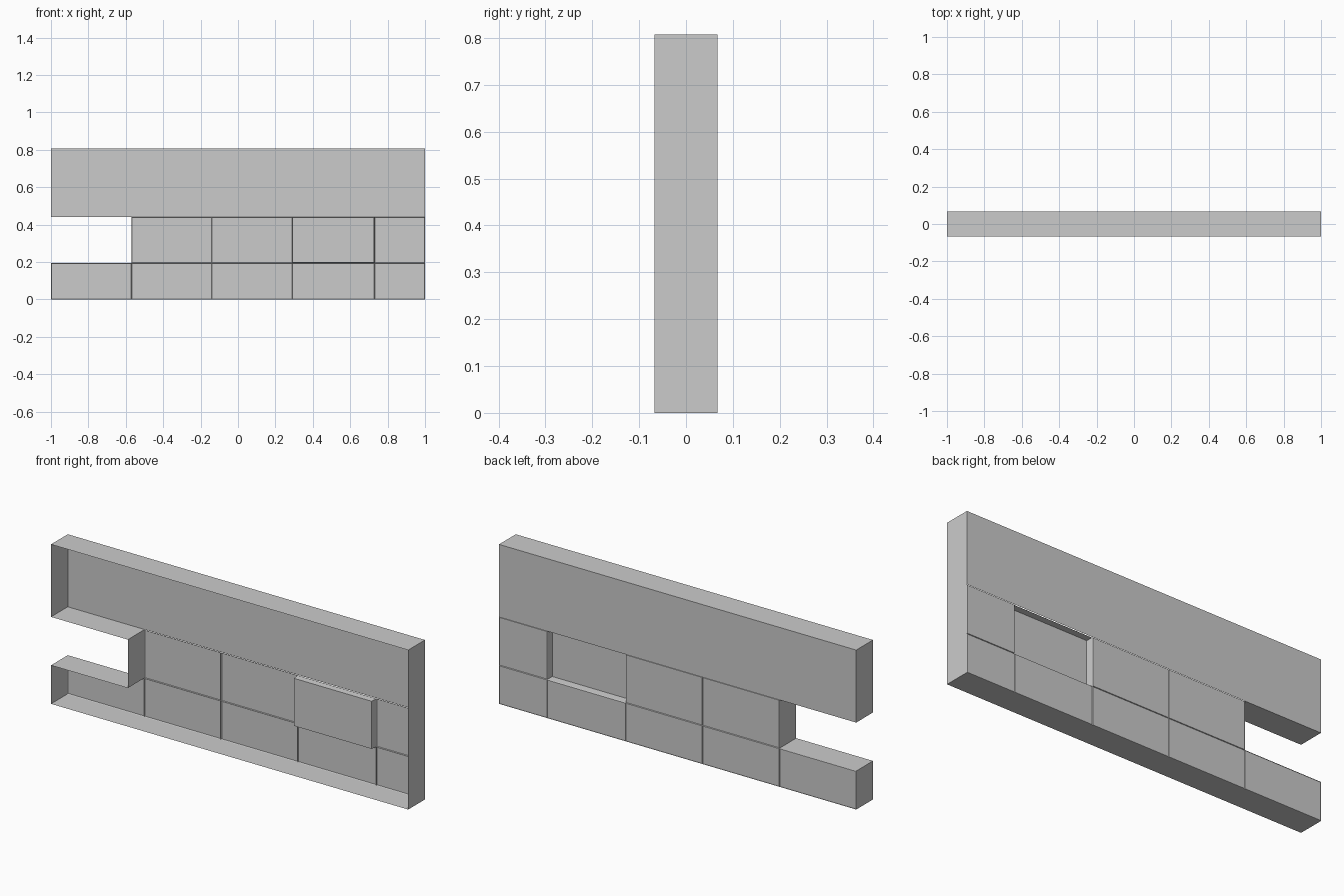
import bpy, bmesh

if "Cube" in bpy.data.objects:
    bpy.data.objects.remove(bpy.data.objects["Cube"])

FRONT, BACK = -0.067, 0.067      # depth of the shell
JOINT = 0.003                    # half width of a brick joint
LOW, MID, TOP = 0.195, 0.44, 0.807
COLS = [-1, -0.57, -0.14, 0.29, 0.73, 1]


def finish(bm, name):
    mesh = bpy.data.meshes.new(name)
    bm.to_mesh(mesh)
    bm.free()
    obj = bpy.data.objects.new(name, mesh)
    bpy.context.collection.objects.link(obj)
    return obj


def back_quad(bm, x0, x1, z0, z1, y):
    # quad facing +y
    pts = [(x1, y, z0), (x0, y, z0), (x0, y, z1), (x1, y, z1)]
    return bm.faces.new([bm.verts.new(p) for p in pts])


# Thin rim: C-shaped outline swept through the depth, open at the front
outline = [(-1, 0), (1, 0), (1, TOP), (-1, TOP),
           (-1, MID), (-0.57, MID), (-0.57, LOW), (-1, LOW)]
bm = bmesh.new()
front = [bm.verts.new((x, FRONT, z)) for x, z in outline]
back = [bm.verts.new((x, BACK, z)) for x, z in outline]
for i in range(len(outline)):
    j = (i + 1) % len(outline)
    bm.faces.new((front[i], front[j], back[j], back[i]))
finish(bm, "wall_rim")

# Plain upper back panel
bm = bmesh.new()
back_quad(bm, -1, 1, MID, TOP, BACK)
finish(bm, "upper_panel")

# Brick rows: raised bricks with narrow joints, one pushed inwards
bm = bmesh.new()
bricks, sunken = [], []
for z0, z1, start in ((0, LOW, 0), (LOW, MID, 1)):
    for c in range(start, 5):
        face = back_quad(bm, COLS[c], COLS[c + 1], z0, z1, BACK - 0.005)
        (sunken if start == 1 and c == 3 else bricks).append(face)
bm.normal_update()
bmesh.ops.inset_individual(bm, faces=bricks, thickness=JOINT, depth=0.005)
bmesh.ops.inset_individual(bm, faces=sunken, thickness=JOINT, depth=-0.032)
bmesh.ops.remove_doubles(bm, verts=bm.verts, dist=0.0005)
finish(bm, "brick_rows")
